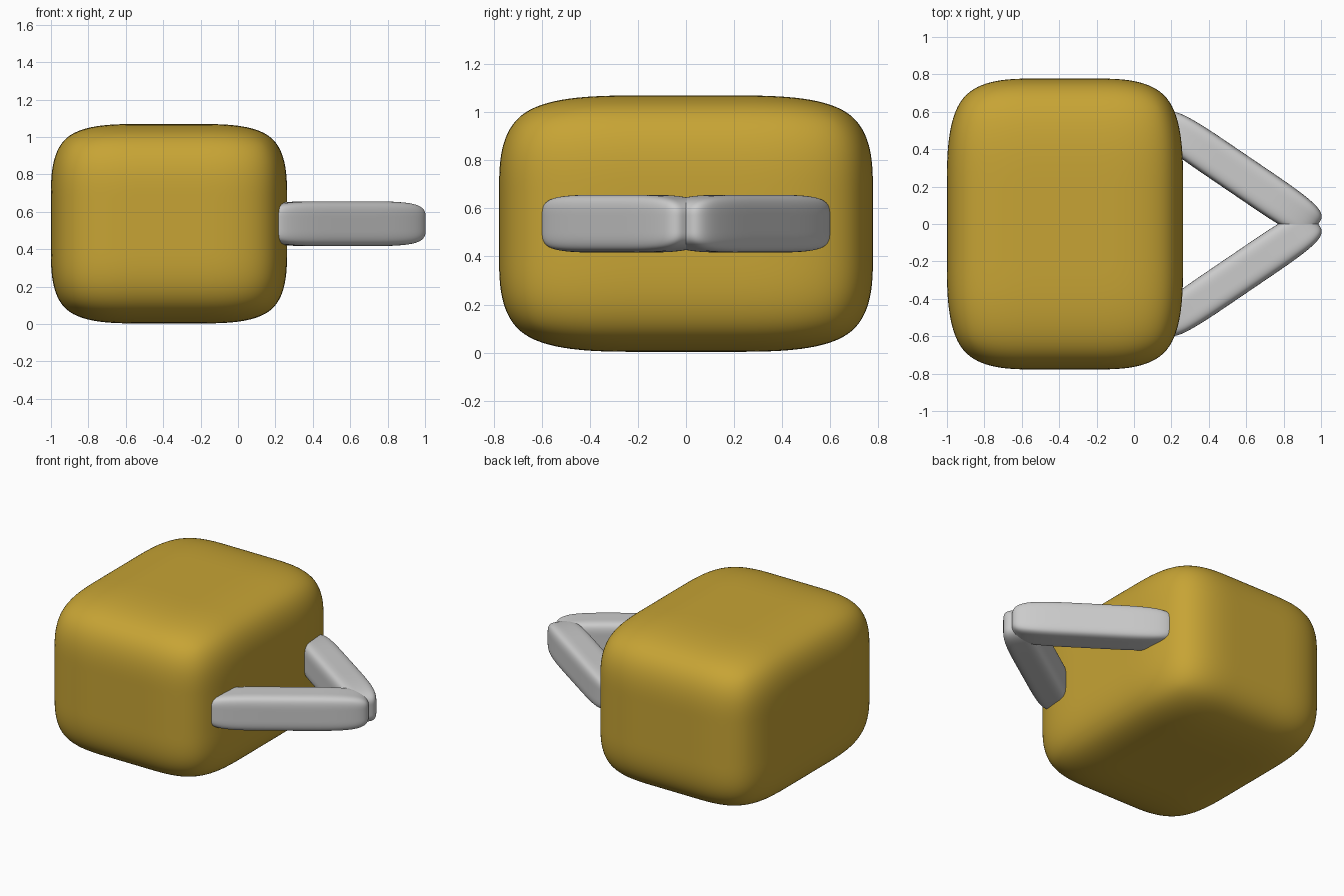
import bpy, bmesh, math

if "Cube" in bpy.data.objects:
    bpy.data.objects.remove(bpy.data.objects["Cube"])


def soft_box(name, centre, size, angle=0.0):
    """Box with two inner loops per axis, rounded by a subdivision surface."""
    mesh = bpy.data.meshes.new(name)
    bm = bmesh.new()
    bmesh.ops.create_cube(bm, size=1)
    bmesh.ops.subdivide_edges(bm, edges=bm.edges[:], cuts=2, use_grid_fill=True)
    # slide the loops towards the middle for wider rounding
    for v in bm.verts:
        for i in range(3):
            if abs(v.co[i]) < 0.4:
                v.co[i] = math.copysign(0.09, v.co[i])
            v.co[i] *= size[i]
    for f in bm.faces:
        f.smooth = True
    bm.to_mesh(mesh)
    bm.free()
    ob = bpy.data.objects.new(name, mesh)
    ob.location = centre
    ob.rotation_euler.z = angle
    bpy.context.collection.objects.link(ob)
    sub = ob.modifiers.new("round", 'SUBSURF')
    sub.levels = sub.render_levels = 4
    return ob


# rounded main body
body = soft_box("body", (-0.369, 0, 0.5365), (1.263, 1.555, 1.066))
gold = bpy.data.materials.new("gold")
gold.diffuse_color = (0.57, 0.37, 0.035, 1)
gold.use_nodes = True
gold.node_tree.nodes["Principled BSDF"].inputs["Base Color"].default_value = gold.diffuse_color
body.data.materials.append(gold)

# two slanted bars that meet in a point
for side, label in ((1, "back"), (-1, "front")):
    soft_box(label + "_bar", (0.56, side * 0.268, 0.5365),
             (1.005, 0.213, 0.24), -side * math.radians(34.2))
